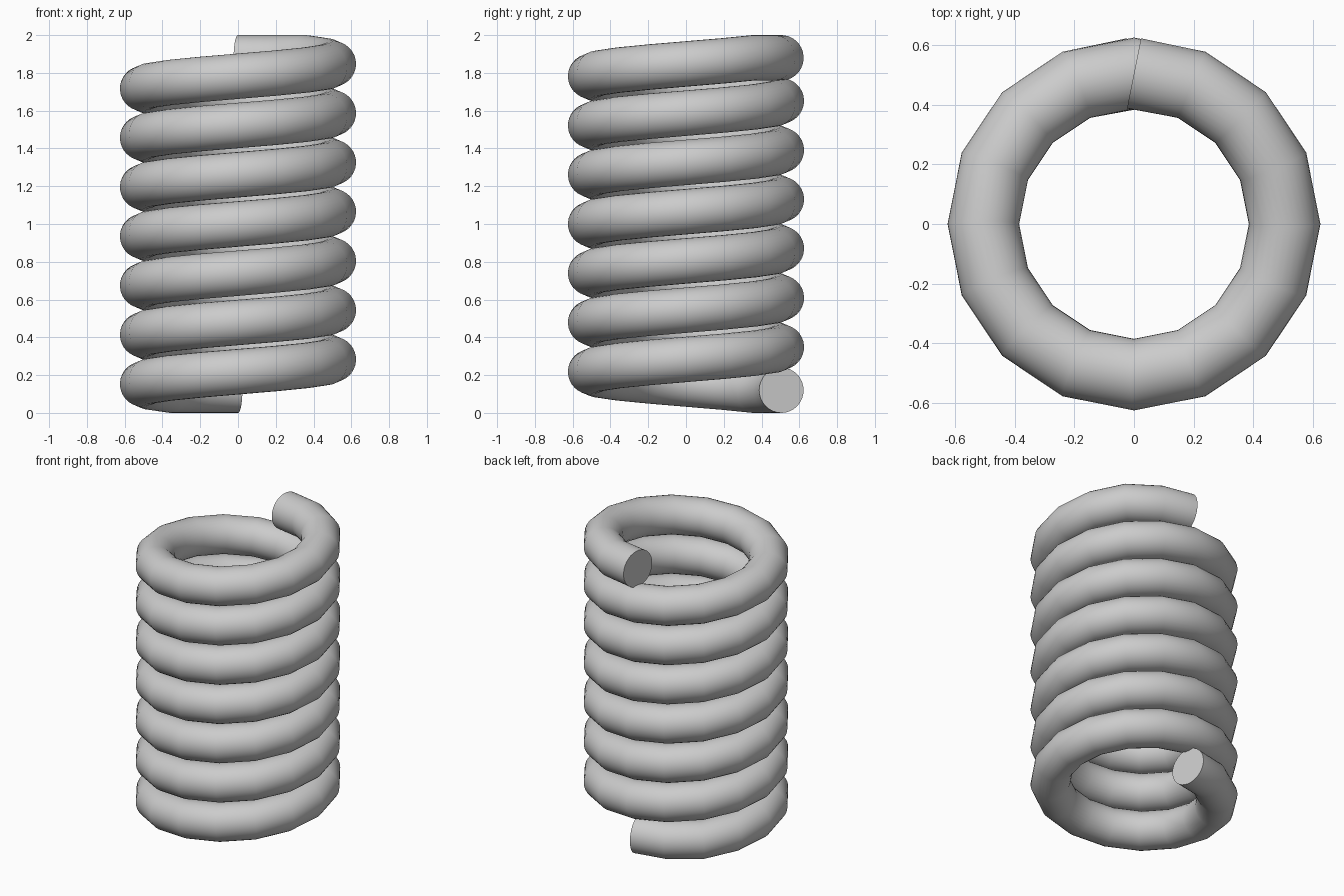
import bpy, math

if "Cube" in bpy.data.objects:
    bpy.data.objects.remove(bpy.data.objects["Cube"])

R, r = 0.505, 0.12          # coil radius, wire radius
SEG, TURNS, FLAT = 16, 7, 2  # segments per turn, turns, level segments at each end
n = SEG * TURNS
z0, z1 = r, 2.0 - r

# Centre line of the wire: level ends, steady climb between
curve = bpy.data.curves.new("coil_spring", 'CURVE')
curve.dimensions = '3D'
spline = curve.splines.new('POLY')
spline.points.add(n)
for i, p in enumerate(spline.points):
    a = math.pi / 2 + 2 * math.pi * i / SEG
    t = min(max((i - FLAT) / (n - 2 * FLAT), 0), 1)
    p.co = (R * math.cos(a), R * math.sin(a), z0 + (z1 - z0) * t, 1)
spline.use_smooth = True

# Round wire with closed ends
curve.bevel_depth = r
curve.bevel_resolution = 14
curve.use_fill_caps = True
spring = bpy.data.objects.new("coil_spring", curve)
bpy.context.collection.objects.link(spring)

# Mesh with smooth wire and sharp end caps
bpy.context.view_layer.objects.active = spring
spring.select_set(True)
bpy.ops.object.convert(target='MESH')
bpy.ops.object.shade_smooth_by_angle(angle=math.radians(35))
